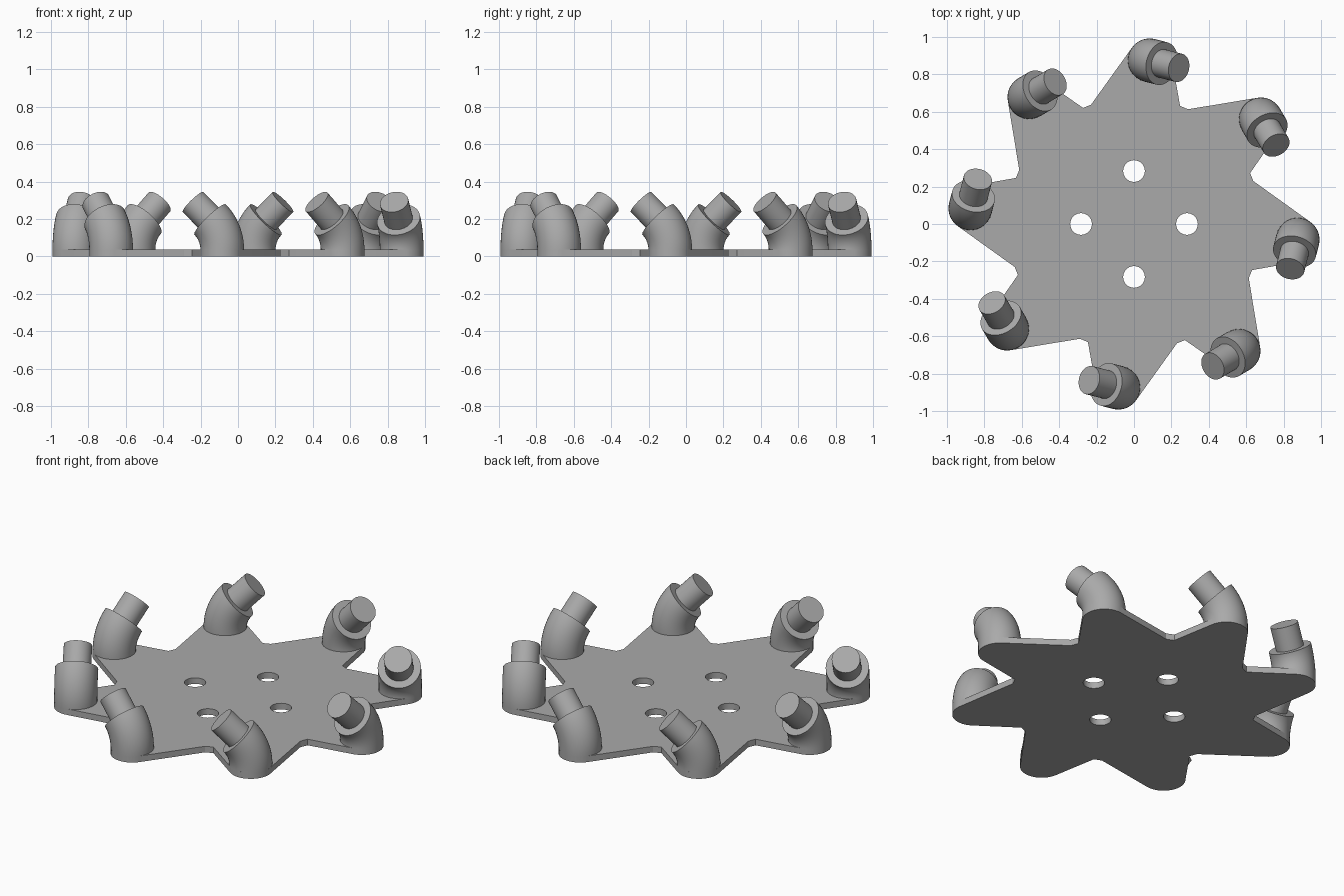
import bpy, bmesh
from math import sin, cos, pi, radians, acos, atan2, hypot
from mathutils import Matrix, Vector

cube = bpy.data.objects.get("Cube")
if cube:
    bpy.data.objects.remove(cube, do_unlink=True)

ARMS, ARM_DIST, FIRST_ANGLE = 8, 0.879, radians(-5.5)
TUBE_R, PEG_R, PEG_LEN = 0.117, 0.077, 0.133
PLATE_T, BEND_R, BEND = 0.036, 0.228, radians(45)
LEAN = radians(255.5)          # heading of the first elbow

grey = bpy.data.materials.new("plain grey")
grey.use_nodes = True
colour = (0.4, 0.4, 0.4, 1)
grey.diffuse_color = colour
grey.node_tree.nodes["Principled BSDF"].inputs["Base Color"].default_value = colour


def polar(r, a):
    return Vector((r * cos(a), r * sin(a)))


def finish(obj):
    obj.data.materials.clear()
    obj.data.materials.append(grey)
    bpy.ops.object.select_all(action="DESELECT")
    obj.select_set(True)
    bpy.context.view_layer.objects.active = obj
    bpy.ops.object.shade_smooth_by_angle(angle=radians(30))


def tangent_angle(point, centre, side):
    """Angle on the arm's round tip where a line from point touches it."""
    d = point - centre
    return atan2(d.y, d.x) + side * acos(TUBE_R / hypot(d.x, d.y))


def star_outline():
    pts = []
    for i in range(ARMS):
        a = FIRST_ANGLE + i * 2 * pi / ARMS
        centre = polar(ARM_DIST, a)
        before = polar(0.678, a - radians(15.8))
        after = polar(0.678, a + radians(25.3))
        start = tangent_angle(before, centre, 1)
        sweep = (tangent_angle(after, centre, -1) - start) % (2 * pi)
        tip = [centre + polar(TUBE_R, start + sweep * k / 16) for k in range(17)]
        pts += [before, *tip, after]
    return pts


# Star plate with four bolt holes
curve = bpy.data.curves.new("star_plate", "CURVE")
curve.dimensions, curve.fill_mode, curve.extrude = "2D", "BOTH", PLATE_T / 2
holes = [[polar(0.283, q * pi / 2) + polar(0.058, k * pi / 16) for k in range(32)]
         for q in range(4)]
for loop in [star_outline()] + holes:
    spline = curve.splines.new("POLY")
    spline.points.add(len(loop) - 1)
    for p, co in zip(spline.points, loop):
        p.co = (co.x, co.y, 0, 1)
    spline.use_cyclic_u = True
plate = bpy.data.objects.new("star_plate", curve)
bpy.context.collection.objects.link(plate)
plate.location.z = PLATE_T / 2
bpy.ops.object.select_all(action="DESELECT")
plate.select_set(True)
bpy.context.view_layer.objects.active = plate
bpy.ops.object.convert(target="MESH")
finish(bpy.context.view_layer.objects.active)


def tube(name, stations, radius, place, sides=40):
    """Capped tube through (s, z, tilt) stations, leaning towards local +x."""
    bm = bmesh.new()
    rings = []
    for s, z, tilt in stations:
        turn = Matrix.Translation((s, 0, z)) @ Matrix.Rotation(tilt, 4, "Y")
        rings.append([bm.verts.new(turn @ polar(radius, 2 * pi * k / sides).to_3d())
                      for k in range(sides)])
    for low, high in zip(rings, rings[1:]):
        for k in range(sides):
            n = (k + 1) % sides
            bm.faces.new((low[k], low[n], high[n], high[k]))
    bm.faces.new(rings[0][::-1])
    bm.faces.new(rings[-1])
    mesh = bpy.data.meshes.new(name)
    bm.to_mesh(mesh)
    bm.free()
    obj = bpy.data.objects.new(name, mesh)
    bpy.context.collection.objects.link(obj)
    obj.matrix_world = place
    finish(obj)


# Bent elbow and its narrower peg on every arm
elbow = [(0, 0, 0)]
for k in range(13):
    t = BEND * k / 12
    elbow.append((BEND_R * (1 - cos(t)), PLATE_T + BEND_R * sin(t), t))
end_s, end_z, _ = elbow[-1]
peg = [(end_s + d * sin(BEND), end_z + d * cos(BEND), BEND) for d in (-0.01, PEG_LEN)]

for i in range(ARMS):
    step = i * 2 * pi / ARMS
    foot = polar(ARM_DIST, FIRST_ANGLE + step).to_3d()
    place = Matrix.Translation(foot) @ Matrix.Rotation(LEAN + step, 4, "Z")
    tube(f"elbow_{i + 1}", elbow, TUBE_R, place)
    tube(f"peg_{i + 1}", peg, PEG_R, place)
